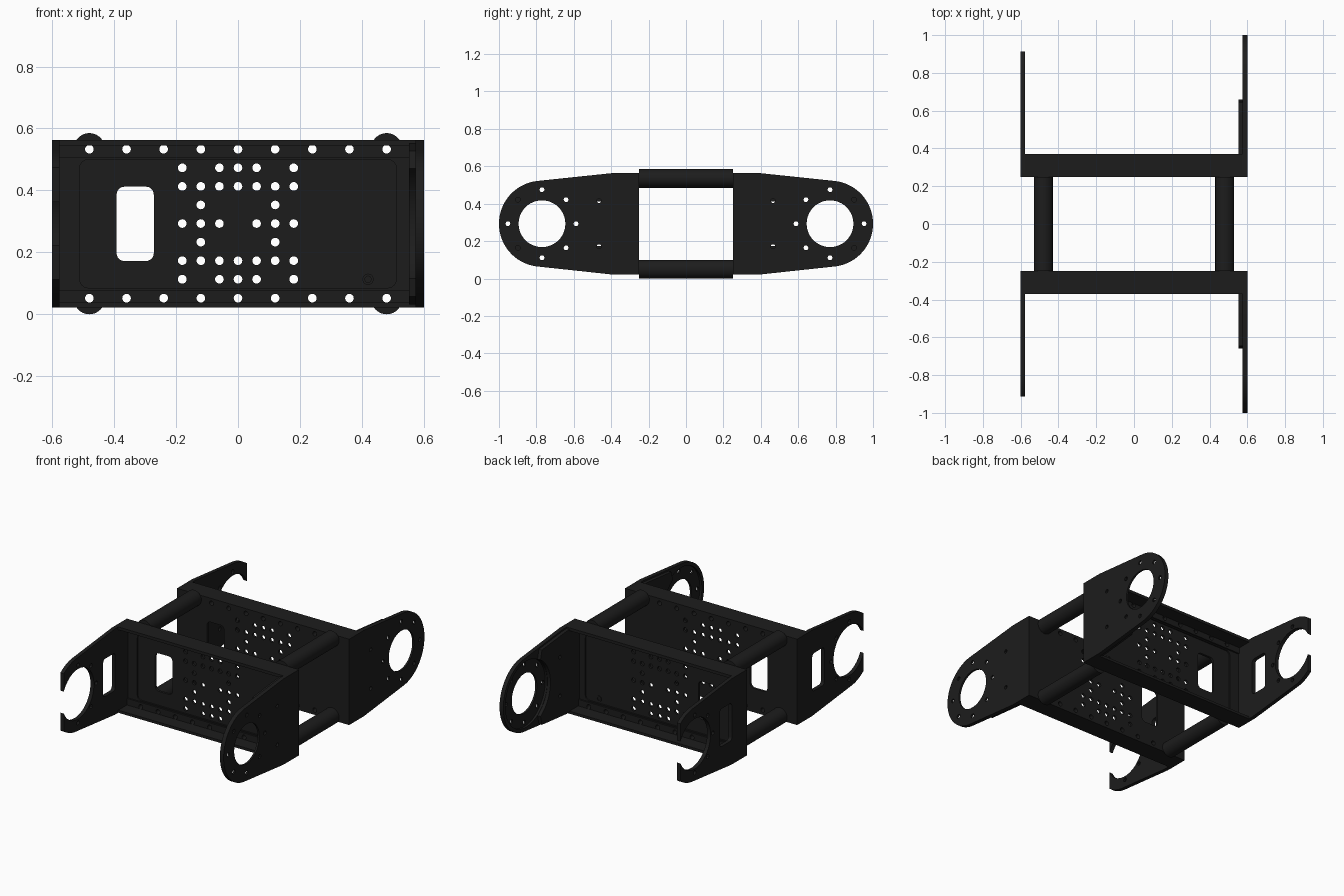
import bpy, bmesh
from math import cos, sin, pi, radians, sqrt, atan2

if "Cube" in bpy.data.objects:
    bpy.data.objects.remove(bpy.data.objects["Cube"])

mat = bpy.data.materials.new("matte_black")
mat.diffuse_color = (0.012, 0.012, 0.012, 1)
mat.use_nodes = True
mat.node_tree.nodes["Principled BSDF"].inputs["Base Color"].default_value = mat.diffuse_color
ZC = 0.293                      # mid height
EYE, R_END = 0.77, 0.23         # arm hub position and tip radius


def arc(cx, cy, r, a0, a1, n):
    return [(cx + r * cos(a0 + (a1 - a0) * i / n), cy + r * sin(a0 + (a1 - a0) * i / n)) for i in range(n + 1)]


def circle(cx, cy, r, n=20):
    return arc(cx, cy, r, 0, 2 * pi, n)[:-1]


def rect(x0, x1, y0, y1, r=0.0):
    if not r:
        return [(x0, y0), (x1, y0), (x1, y1), (x0, y1)]
    pts = []
    for i, (cx, cy) in enumerate([(x1 - r, y1 - r), (x0 + r, y1 - r), (x0 + r, y0 + r), (x1 - r, y0 + r)]):
        pts += arc(cx, cy, r, i * pi / 2, (i + 1) * pi / 2, 6)
    return pts


def plate(name, loops, c0, c1, place):
    """Filled outline with holes, extruded from c0 to c1, then placed in the world."""
    cu = bpy.data.curves.new(name, 'CURVE')
    cu.dimensions, cu.fill_mode, cu.extrude = '2D', 'BOTH', (c1 - c0) / 2
    for loop in loops:
        sp = cu.splines.new('POLY')
        sp.points.add(len(loop) - 1)
        for p, (a, b) in zip(sp.points, loop):
            p.co = (a, b, 0, 1)
        sp.use_cyclic_u = True
    tmp = bpy.data.objects.new(name + "_outline", cu)
    bpy.context.collection.objects.link(tmp)
    dg = bpy.context.evaluated_depsgraph_get()
    me = bpy.data.meshes.new_from_object(tmp.evaluated_get(dg))
    bpy.data.objects.remove(tmp)
    bm = bmesh.new()
    bm.from_mesh(me)
    bmesh.ops.remove_doubles(bm, verts=bm.verts, dist=1e-5)
    for v in bm.verts:
        v.co = place(v.co.x, v.co.y, v.co.z + (c0 + c1) / 2)
    bmesh.ops.recalc_face_normals(bm, faces=bm.faces)
    bm.to_mesh(me)
    bm.free()
    me.name = name
    me.materials.clear()
    me.materials.append(mat)
    ob = bpy.data.objects.new(name, me)
    bpy.context.collection.objects.link(ob)
    return ob


# hole patterns
edge_lo = [circle(i * 0.12, 0.052, 0.014) for i in range(-4, 5)]
edge_hi = [circle(i * 0.12, 0.533, 0.014) for i in range(-4, 5)]
rows = {0: (-3, -2, -1, 1, 2, 3), 1: (-2, 2), 2: (-3, -2, -1, 0, 1, 2, 3), 3: (-3, -1, 0, 1, 3)}
grid = [circle(i * 0.06, ZC + s * k * 0.06, 0.014)
        for k, cols in rows.items() for s in ((1, -1) if k else (1,)) for i in cols]
bolts = [circle(EYE + 0.182 * cos(i * pi / 4), ZC + 0.182 * sin(i * pi / 4), 0.013, 12) for i in range(8)]
pins = [circle(0.465, ZC + s * 0.122, 0.012, 12) for s in (1, -1)]

# arm outlines: a = distance outward, b = height
Z0, Z1 = 0.022, 0.563
arm = [(0.25, Z0), (0.40, Z0)] + arc(EYE, ZC, R_END, -radians(84), radians(84), 40) + [(0.40, Z1), (0.25, Z1)]
CUT = 0.912
t = atan2(sqrt(R_END**2 - (CUT - EYE)**2), CUT - EYE)
HUB = 0.158
h = atan2(sqrt(HUB**2 - (CUT - EYE)**2), CUT - EYE)
hook = ([(0.25, Z0), (0.40, Z0)] + arc(EYE, ZC, R_END, -radians(84), -t, 8)
        + arc(EYE, ZC, HUB, -h, -2 * pi + h, 40)
        + arc(EYE, ZC, R_END, t, radians(84), 8) + [(0.40, Z1), (0.25, Z1)])
q = radians(122)
pad = ([(0.25, Z0 + 0.01), (0.40, Z0 + 0.01), (0.645, Z0 + 0.035)]
       + arc(EYE, ZC, 0.21, -q, -2 * pi + q, 24)
       + [(0.645, Z1 - 0.035), (0.40, Z1 - 0.01), (0.25, Z1 - 0.01)])

for side, s in (("front", -1), ("back", 1)):
    web = lambda a, b, c: (a, s * c, b)
    wing = lambda a, b, c: (c, s * a, b)
    XL, XR = -0.576, 0.574
    # perforated web with shallow recessed panel
    plate(side + "_web", [rect(XL, XR, Z0, Z1), rect(-0.392, -0.272, 0.172, 0.412, 0.025)]
          + edge_lo + edge_hi + grid, 0.25, 0.265, web)
    plate(side + "_web_frame", [rect(XL, XR, Z0, Z1), rect(-0.512, 0.512, 0.085, 0.50, 0.03)]
          + edge_lo + edge_hi, 0.265, 0.273, web)
    plate(side + "_web_boss", [circle(0.42, 0.113, 0.018), circle(0.42, 0.113, 0.01)], 0.265, 0.27, web)
    # stepped edge strips and flanges
    for lvl, z0, z1, f0, f1, holes in (("lower", 0.04, 0.079, Z0, 0.04, edge_lo),
                                       ("upper", 0.506, 0.545, 0.545, Z1, edge_hi)):
        holes = [c for c in holes]
        plate(f"{side}_{lvl}_strip", [rect(XL, XR, z0 - 0.004 * (lvl == "lower"), z1 + 0.004 * (lvl == "upper"))]
              + holes, 0.273, 0.283, web)
        plate(f"{side}_{lvl}_flange", [rect(XL, XR, f0, f1 - 0.002 * (lvl == "lower"))], 0.273, 0.37, web)
    # closed eye arm on the right: outer skin, recessed ring layer, inner pad
    eye = circle(EYE, ZC, 0.125, 48)
    plate(side + "_eye_arm", [arm, eye] + bolts + pins, 0.588, 0.6, wing)
    plate(side + "_eye_rim", [arm, circle(EYE, ZC, 0.208, 48)] + pins, 0.574, 0.588, wing)
    plate(side + "_eye_pad", [pad] + pins, 0.553, 0.574, wing)
    # open hook arm on the left with window
    plate(side + "_hook_arm", [hook, rect(0.40, 0.52, 0.174, 0.412, 0.02)]
          + [b for i, b in enumerate(bolts) if i in (2, 3, 4, 5, 6)], -0.6, -0.576, wing)

# hollow spacer tubes between the two brackets
for xn, x in (("left", -0.48), ("right", 0.48)):
    for zn, z in (("lower", 0.05), ("upper", 0.535)):
        plate(f"{xn}_{zn}_spacer", [circle(x, z, 0.05, 40), circle(x, z, 0.016, 20)],
              -0.25, 0.25, lambda a, b, c: (a, c, b))

bpy.ops.object.select_all(action='SELECT')
bpy.context.view_layer.objects.active = bpy.context.selected_objects[0]
bpy.ops.object.shade_smooth_by_angle(angle=radians(30))
